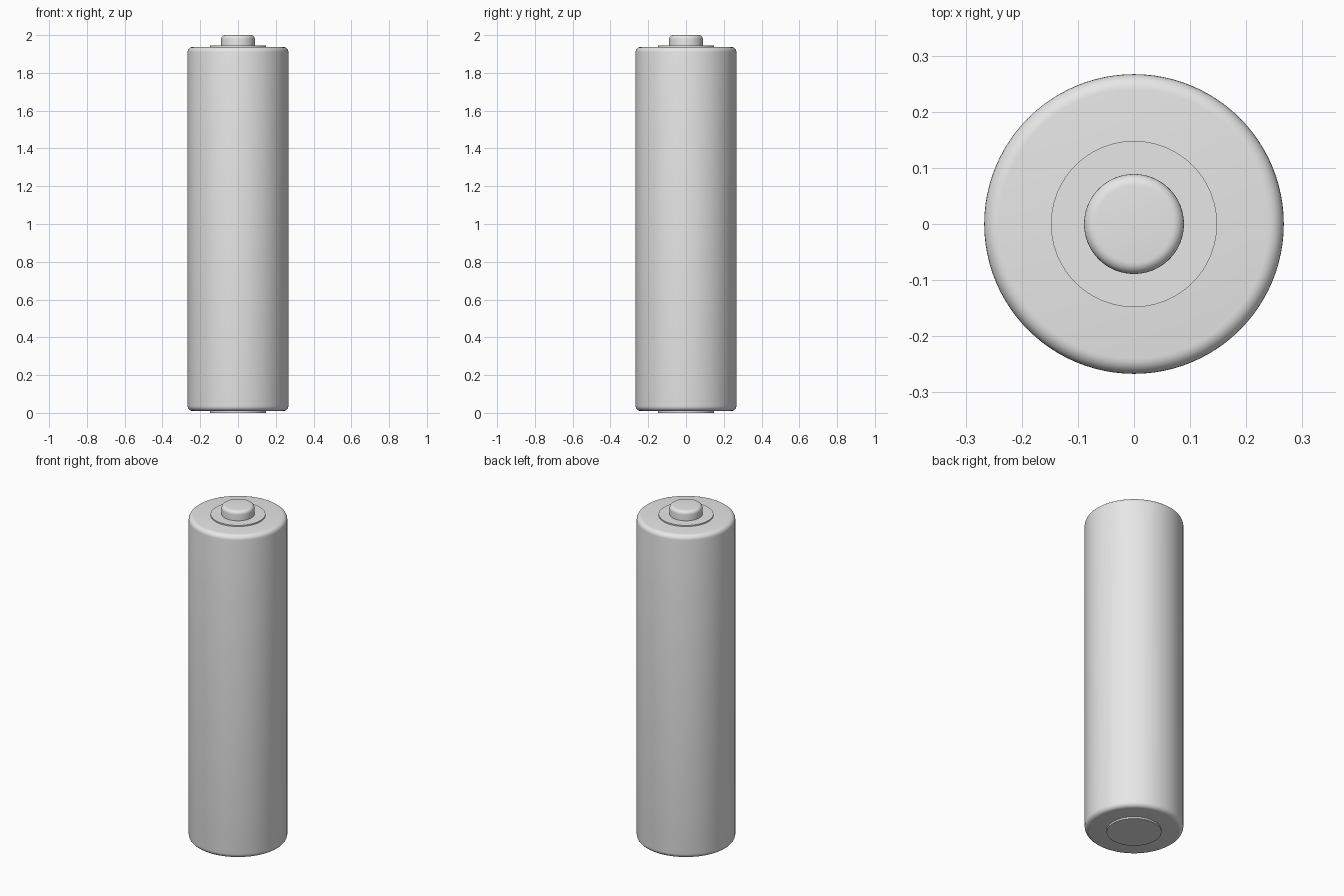
import bpy, bmesh, math

if "Cube" in bpy.data.objects:
    bpy.data.objects.remove(bpy.data.objects["Cube"], do_unlink=True)

grey = bpy.data.materials.new("light_grey")
grey.use_nodes = True
colour = (0.8, 0.8, 0.8, 1)
grey.diffuse_color = colour
grey.node_tree.nodes["Principled BSDF"].inputs["Base Color"].default_value = colour


def rounded_cylinder(name, radius, bottom, top, bevel_bottom=0, bevel_top=0):
    """Closed cylinder between two heights, with optional rounded rims."""
    bm = bmesh.new()
    bmesh.ops.create_cone(bm, cap_ends=True, segments=96, radius1=radius,
                          radius2=radius, depth=top - bottom)
    for sign, width in ((-1, bevel_bottom), (1, bevel_top)):
        if width:
            rim = [e for e in bm.edges if all(v.co.z * sign > 0 for v in e.verts)
                   and all(math.hypot(*v.co.xy) > radius * 0.99 for v in e.verts)]
            bmesh.ops.bevel(bm, geom=rim, offset=width, segments=6,
                            profile=0.5, affect='EDGES')
    mesh = bpy.data.meshes.new(name)
    bm.to_mesh(mesh)
    bm.free()
    mesh.materials.append(grey)
    obj = bpy.data.objects.new(name, mesh)
    obj.location.z = (bottom + top) / 2
    bpy.context.collection.objects.link(obj)
    bpy.ops.object.select_all(action='DESELECT')
    obj.select_set(True)
    bpy.context.view_layer.objects.active = obj
    bpy.ops.object.shade_smooth_by_angle(angle=math.radians(35))
    return obj


# Main casing
rounded_cylinder("casing", 0.267, 0.01, 1.937, 0.027, 0.027)
# Thin contact plates at either end
rounded_cylinder("top_plate", 0.148, 1.93, 1.944)
rounded_cylinder("bottom_plate", 0.148, 0.0, 0.016)
# Raised terminal button
rounded_cylinder("terminal_button", 0.089, 1.938, 2.0, 0, 0.02)
